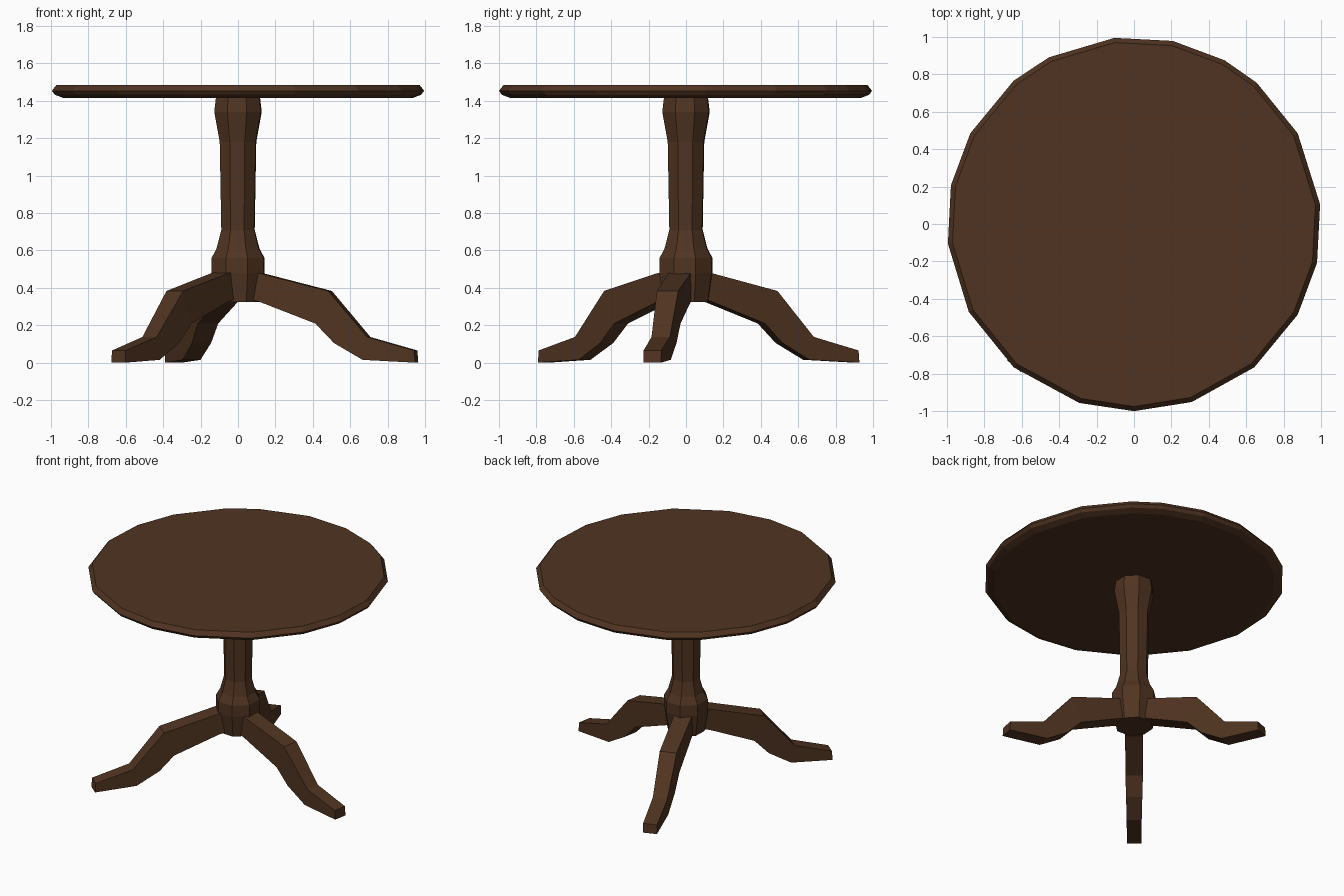
import bpy, bmesh
from math import cos, sin, radians
from mathutils import Matrix

if "Cube" in bpy.data.objects:
    bpy.data.objects.remove(bpy.data.objects["Cube"])

wood = bpy.data.materials.new("dark_wood")
wood.diffuse_color = (0.08, 0.034, 0.015, 1)
wood.use_nodes = True
wood.node_tree.nodes["Principled BSDF"].inputs["Base Color"].default_value = wood.diffuse_color


def finish(name, bm):
    bmesh.ops.recalc_face_normals(bm, faces=bm.faces)
    me = bpy.data.meshes.new(name)
    bm.to_mesh(me)
    bm.free()
    me.materials.append(wood)
    ob = bpy.data.objects.new(name, me)
    bpy.context.collection.objects.link(ob)
    return ob


def lathe(name, profile, angles):
    """Faceted turned solid from (radius, z) rings."""
    bm = bmesh.new()
    rings = [[bm.verts.new((r * cos(radians(a)), r * sin(radians(a)), z)) for a in angles]
             for r, z in profile]
    n = len(angles)
    for lo, hi in zip(rings, rings[1:]):
        for i in range(n):
            j = (i + 1) % n
            bm.faces.new((lo[i], lo[j], hi[j], hi[i]))
    bm.faces.new(rings[0])
    bm.faces.new(rings[-1])
    return finish(name, bm)


# Round top with uneven low-poly facets and a pointed rim
top_angles = [6, 29, 49, 61, 78, 96, 117, 130, 151, 168,
              186, 208, 230, 253, 270, 288, 310, 331, 348]
lathe("table_top", [(0.94, 1.415), (0.985, 1.432), (1.0, 1.453), (0.975, 1.485)], top_angles)

# Eight-sided turned column
lathe("column",
      [(0.128, 0.325), (0.152, 0.48), (0.15, 0.56), (0.122, 0.61), (0.095, 0.71),
       (0.104, 1.18), (0.135, 1.34), (0.125, 1.42)],
      [20 + 45 * i for i in range(8)])

# Curved legs: stations of (top r, top z, bottom r, bottom z, half width)
stations = [(0.05, 0.495, 0.05, 0.345, 0.06),
            (0.14, 0.477, 0.13, 0.328, 0.06),
            (0.51, 0.383, 0.44, 0.209, 0.058),
            (0.615, 0.26, 0.54, 0.105, 0.054),
            (0.72, 0.137, 0.695, 0.015, 0.05),
            (0.975, 0.065, 0.98, 0.0, 0.048)]


def leg(name, angle):
    bm = bmesh.new()
    secs = [[bm.verts.new(p) for p in ((tr, -w, tz), (tr, w, tz), (br, w, bz), (br, -w, bz))]
            for tr, tz, br, bz, w in stations]
    for a, b in zip(secs, secs[1:]):
        for i in range(4):
            j = (i + 1) % 4
            bm.faces.new((a[i], a[j], b[j], b[i]))
    bm.faces.new(secs[0])
    bm.faces.new(secs[-1])
    bm.transform(Matrix.Translation((-0.01, -0.01, 0)) @ Matrix.Rotation(radians(angle), 4, 'Z'))
    finish(name, bm)


for name, angle in (("right_leg", -10), ("back_leg", 110), ("front_left_leg", 230)):
    leg(name, angle)
